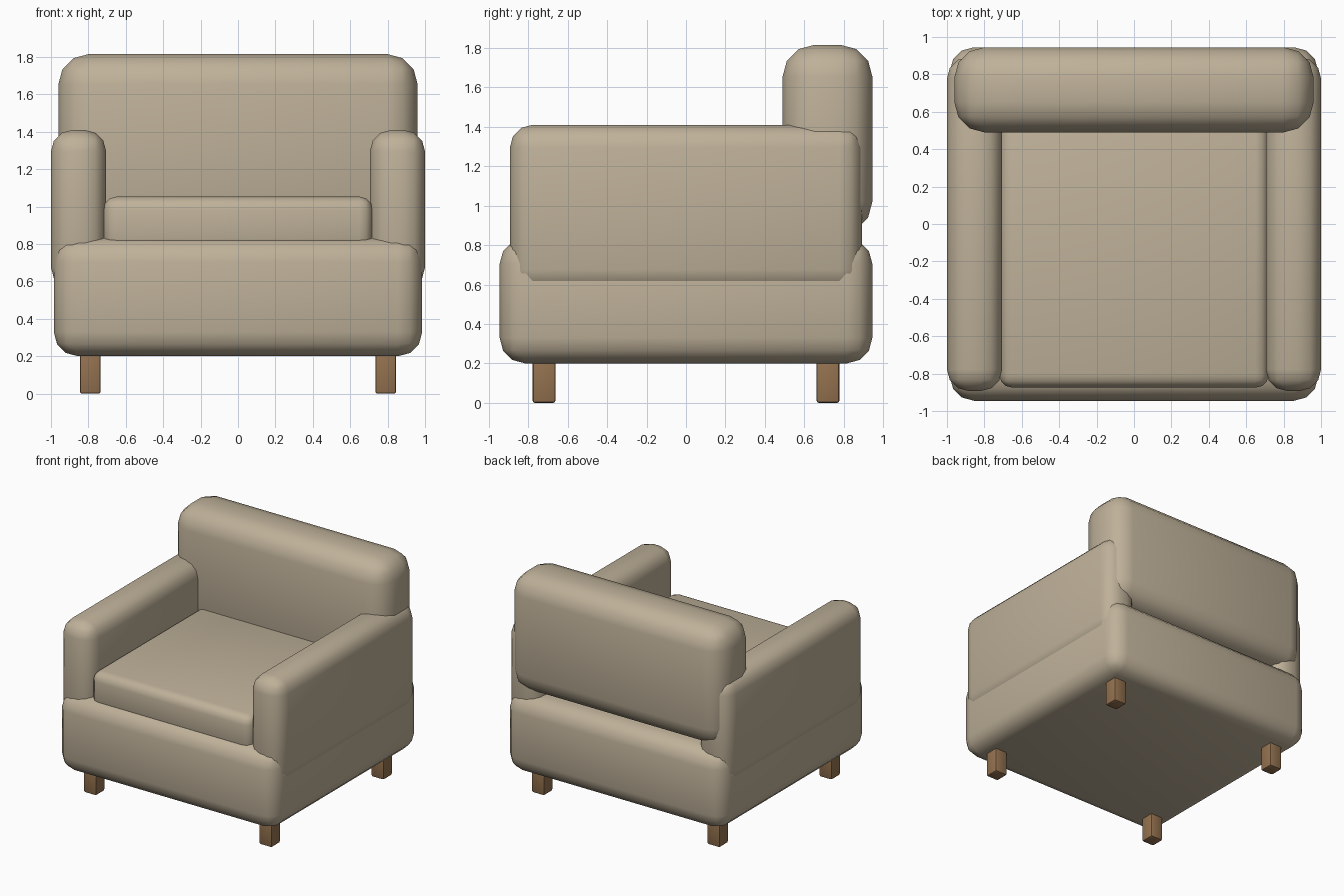
import bpy

if "Cube" in bpy.data.objects:
    bpy.data.objects.remove(bpy.data.objects["Cube"])


def material(name, color):
    m = bpy.data.materials.new(name)
    m.diffuse_color = color
    m.use_nodes = True
    m.node_tree.nodes["Principled BSDF"].inputs["Base Color"].default_value = m.diffuse_color
    return m


fabric = material("fabric", (0.52, 0.44, 0.32, 1))
wood = material("wood", (0.30, 0.17, 0.08, 1))


def rounded_box(name, lo, hi, radius, mat, segments=3):
    """Bevelled box between two opposite corners."""
    bpy.ops.mesh.primitive_cube_add(size=1, location=[(a + b) / 2 for a, b in zip(lo, hi)])
    ob = bpy.context.object
    ob.name = name
    ob.scale = [b - a for a, b in zip(lo, hi)]
    bpy.ops.object.transform_apply(location=False, rotation=False, scale=True)
    bev = ob.modifiers.new("round", 'BEVEL')
    bev.width = radius
    bev.segments = segments
    bev.limit_method = 'ANGLE'
    bpy.ops.object.modifier_apply(modifier=bev.name)
    bpy.ops.object.shade_smooth_by_angle(angle=0.7)
    ob.data.materials.append(mat)
    return ob


# Upholstered body
rounded_box("base", (-0.985, -0.945, 0.2), (0.985, 0.945, 0.835), 0.13, fabric)
rounded_box("seat_cushion", (-0.72, -0.875, 0.76), (0.72, 0.56, 1.053), 0.07, fabric)
rounded_box("backrest", (-0.96, 0.49, 0.86), (0.96, 0.945, 1.815), 0.16, fabric)

for side, s in (("left", -1), ("right", 1)):
    # Armrests
    x0, x1 = sorted((s * 0.705, s * 1.0))
    rounded_box(side + "_armrest", (x0, -0.893, 0.56), (x1, 0.893, 1.41), 0.115, fabric)
    # Wooden legs
    for end, t in (("front", -1), ("back", 1)):
        x, y = s * 0.79, t * 0.72
        rounded_box(f"{end}_{side}_leg", (x - 0.056, y - 0.058, 0),
                    (x + 0.056, y + 0.058, 0.25), 0.012, wood, 2)
